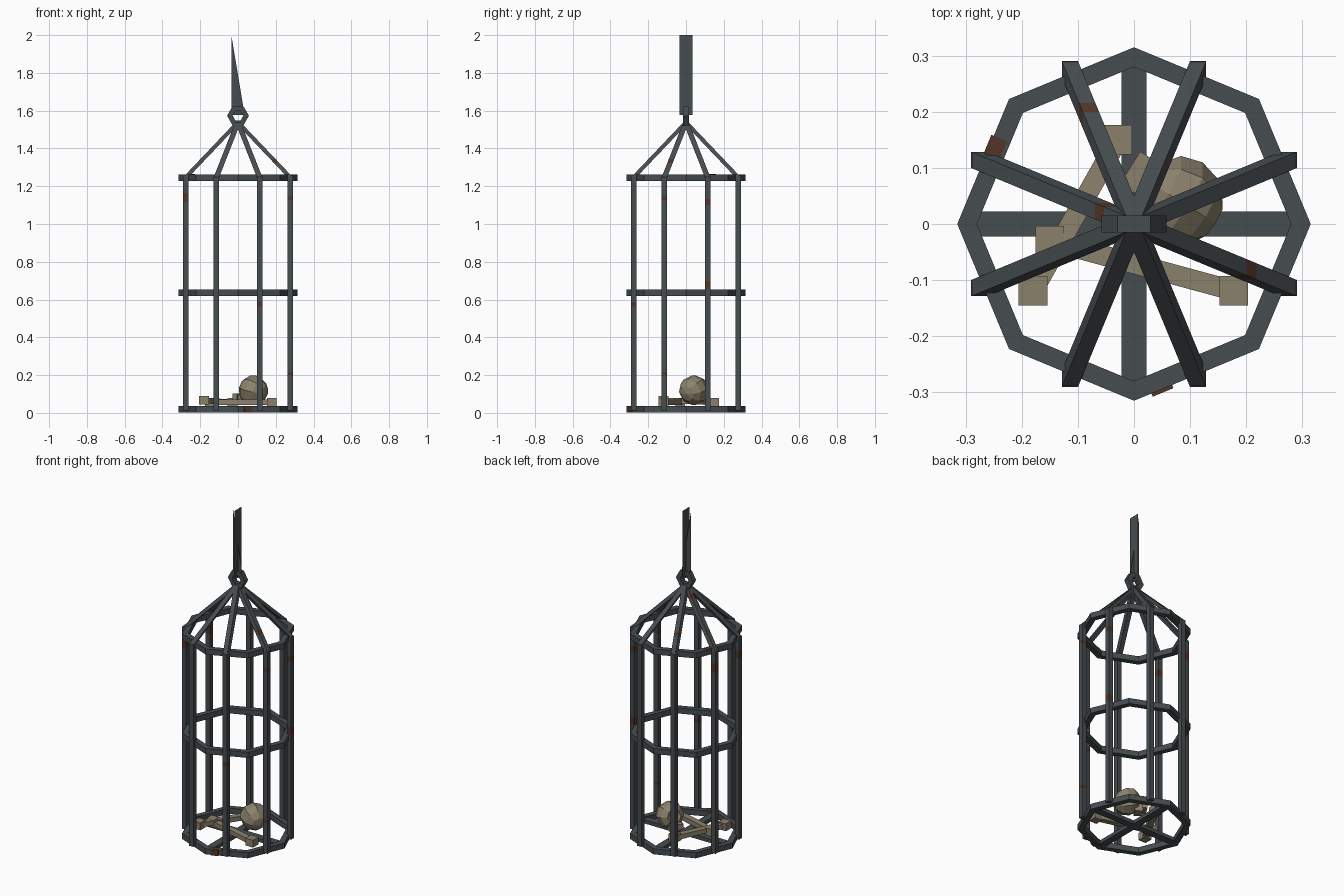
import bpy, bmesh, math
from mathutils import Matrix, Vector

if "Cube" in bpy.data.objects:
    bpy.data.objects.remove(bpy.data.objects["Cube"])


def material(name, rgb):
    m = bpy.data.materials.new(name)
    m.diffuse_color = (*rgb, 1)
    m.use_nodes = True
    m.node_tree.nodes["Principled BSDF"].inputs["Base Color"].default_value = m.diffuse_color
    return m


STEEL = material("dark steel", (0.062, 0.073, 0.081))
RUST = material("rust", (0.085, 0.036, 0.022))
BONE = material("old bone", (0.26, 0.22, 0.15))


def finish(name, bm, *mats):
    bmesh.ops.recalc_face_normals(bm, faces=bm.faces)
    me = bpy.data.meshes.new(name)
    bm.to_mesh(me)
    bm.free()
    for m in mats:
        me.materials.append(m)
    ob = bpy.data.objects.new(name, me)
    bpy.context.collection.objects.link(ob)
    return ob


def beam(name, a, b, half, rust=()):
    """Sheared prism with an axis-aligned square section; rust bands given as (start, end) fractions."""
    a, b = Vector(a), Vector(b)
    stops = sorted({0.0, 1.0, *[t for band in rust for t in band]})
    bm = bmesh.new()
    loops = []
    for t in stops:
        p = a.lerp(b, t)
        loops.append([bm.verts.new(p + Vector((sx * half, sy * half, 0)))
                      for sx, sy in ((-1, -1), (1, -1), (1, 1), (-1, 1))])
    for i in range(len(stops) - 1):
        mid = (stops[i] + stops[i + 1]) / 2
        for k in range(4):
            j = (k + 1) % 4
            f = bm.faces.new((loops[i][k], loops[i][j], loops[i + 1][j], loops[i + 1][k]))
            f.material_index = int(any(s < mid < e for s, e in rust))
    bm.faces.new(loops[0])
    bm.faces.new(loops[-1])
    return finish(name, bm, STEEL, RUST)


def ring(name, n, outer, inner, half, matrix):
    """Flat polygonal ring with a rectangular section."""
    bm = bmesh.new()
    rows = []
    for i in range(n):
        c, s = math.cos(math.tau * i / n), math.sin(math.tau * i / n)
        rows.append([bm.verts.new((r * c, r * s, z)) for r, z in
                     ((outer, -half), (outer, half), (inner, half), (inner, -half))])
    for i in range(n):
        p, q = rows[i], rows[(i + 1) % n]
        for k in range(4):
            j = (k + 1) % 4
            bm.faces.new((p[k], q[k], q[j], p[j]))
    bm.transform(matrix)
    return finish(name, bm, STEEL)


def add_box(bm, centre, size, angle=0, tilt=0):
    m = (Matrix.Translation(centre) @ Matrix.Rotation(angle, 4, 'Z')
         @ Matrix.Rotation(tilt, 4, 'Y') @ Matrix.Diagonal((*size, 1)))
    bmesh.ops.create_cube(bm, size=1, matrix=m)


def box(name, centre, size, mat, angle=0):
    bm = bmesh.new()
    add_box(bm, centre, size, angle)
    return finish(name, bm, mat)


# Octagonal hoops
for name, z in (("bottom_hoop", 0.02), ("middle_hoop", 0.635), ("top_hoop", 1.245)):
    ring(name, 8, 0.315, 0.28, 0.017, Matrix.Translation((0, 0, z)))

# Floor cross
box("floor_bar_x", (0, 0, 0.02), (0.58, 0.044, 0.022), STEEL)
box("floor_bar_y", (0, 0, 0.0195), (0.044, 0.58, 0.022), STEEL)

# Upright bars and roof bars, counted anticlockwise from the right
bar_rust = {0: [(0.52, 0.555), (0.88, 0.905)], 3: [(0.895, 0.94)], 4: [(0.895, 0.93)],
            6: [(0.445, 0.465)], 7: [(0.15, 0.165), (0.9, 0.915)]}
roof_rust = {2: [(0.27, 0.33)], 3: [(0.8, 0.86)], 7: [(0.26, 0.33)]}
for i in range(8):
    a = math.radians(22.5 + 45 * i)
    x, y = 0.2985 * math.cos(a), 0.2985 * math.sin(a)
    beam(f"upright_bar_{i}", (x, y, 0.012), (x, y, 1.25), 0.0145, bar_rust.get(i, ()))
    beam(f"roof_bar_{i}", (x, y, 1.248), (0, 0, 1.538), 0.0145, roof_rust.get(i, ()))

# Rust plates on hoops
side = math.radians(67.5)
box("top_hoop_rust", (-0.247, 0.137, 1.2625), (0.035, 0.03, 0.004), RUST, side)
box("bottom_hoop_rust", (0.045, -0.2835, 0.02), (0.04, 0.036, 0.035), RUST, math.radians(22.5))

# Hanging link
ring("hanging_link", 6, 0.058, 0.028, 0.0155,
     Matrix.Translation((0, 0, 1.573)) @ Matrix.Rotation(math.pi / 2, 4, 'X'))

# Hanging strap: a full sheet crossed by a torn half sheet
bm = bmesh.new()
for pts in (((0, -0.035, 1.578), (0, 0.035, 1.578), (0, 0.035, 2), (0, -0.035, 2)),
            ((-0.035, 0, 1.578), (0.035, 0, 1.578), (-0.035, 0, 2))):
    bm.faces.new([bm.verts.new(p) for p in pts])
finish("hanging_strap", bm, STEEL)


# Long bones with square knuckles
def long_bone(name, a, b):
    a, b = Vector(a), Vector(b)
    d = b - a
    bm = bmesh.new()
    for p in (a, b):
        add_box(bm, p, (0.051, 0.052, 0.045))
    flat = math.hypot(d.x, d.y)
    add_box(bm, (a + b) / 2, (d.length, 0.036, 0.028), math.atan2(d.y, d.x), -math.atan2(d.z, flat))
    finish(name, bm, BONE)


long_bone("long_bone_left", (-0.18, -0.119, 0.066), (-0.029, 0.15, 0.055))
long_bone("long_bone_front", (-0.15, -0.03, 0.056), (0.178, -0.119, 0.056))

# Skull: faceted ball with a flattened, hollowed face
bm = bmesh.new()
bmesh.ops.create_uvsphere(bm, u_segments=8, v_segments=6, radius=0.08)
for v in bm.verts:
    if v.co.z > 0.078:
        v.co.z = 0.035
    elif v.co.z > 0.05:
        v.co.z = 0.064
face_dir = Vector((-0.8, 0.5, 0.25))
bm.transform(Matrix.Translation((0.08, 0.042, 0.12))
             @ face_dir.to_track_quat('Z', 'Y').to_matrix().to_4x4())
finish("skull", bm, BONE)
box("skull_jaw", (0.003, 0.09, 0.085), (0.075, 0.028, 0.035), BONE, math.radians(58))
box("skull_cheek", (0.03, 0.073, 0.075), (0.06, 0.045, 0.05), BONE, math.radians(58))
